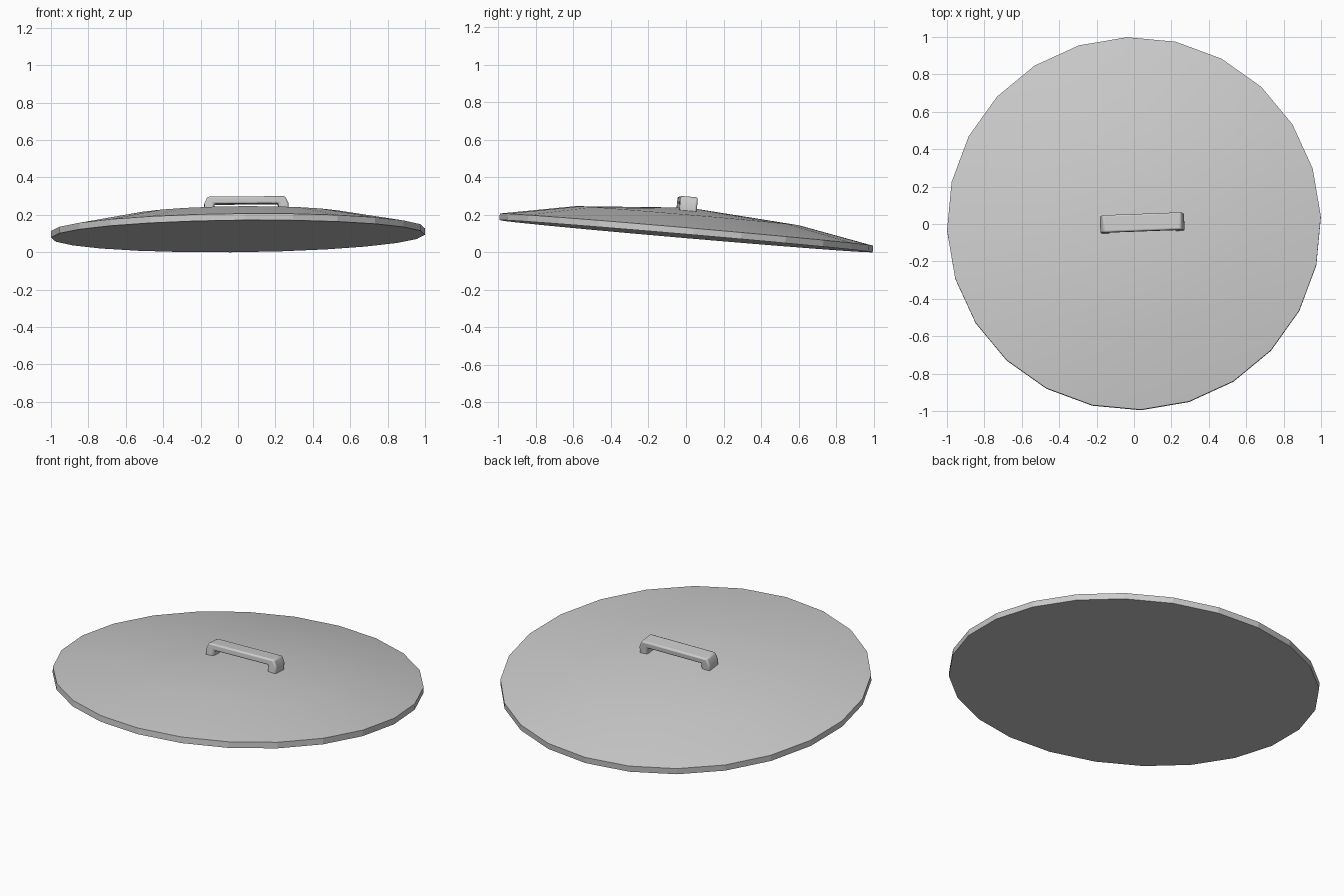
import bpy, bmesh, math
from mathutils import Matrix

if "Cube" in bpy.data.objects:
    bpy.data.objects.remove(bpy.data.objects["Cube"])

SIDES = 24
TILT = (Matrix.Translation((0, 0, 0.086))
        @ Matrix.Rotation(math.radians(-4.92), 4, 'X')
        @ Matrix.Rotation(math.radians(-0.6), 4, 'Y')
        @ Matrix.Rotation(math.radians(2.1), 4, 'Z'))


def finish(name, bm, angle):
    bmesh.ops.recalc_face_normals(bm, faces=bm.faces[:])
    mesh = bpy.data.meshes.new(name)
    bm.to_mesh(mesh)
    bm.free()
    obj = bpy.data.objects.new(name, mesh)
    bpy.context.collection.objects.link(obj)
    obj.matrix_world = TILT
    bpy.ops.object.select_all(action='DESELECT')
    obj.select_set(True)
    bpy.context.view_layer.objects.active = obj
    bpy.ops.object.shade_smooth_by_angle(angle=math.radians(angle))
    return obj


# Shallow domed lid with a flat underside: (radius, height) rings
bm = bmesh.new()
rings = []
for r, z in [(1.0, 0), (1.0, 0.035), (0.6, 0.109)]:
    rings.append([bm.verts.new((r * math.cos(math.tau * i / SIDES),
                                r * math.sin(math.tau * i / SIDES), z))
                  for i in range(SIDES)])
bm.faces.new(rings[0])
apex = bm.verts.new((0, 0, 0.153))
for i in range(SIDES):
    j = (i + 1) % SIDES
    for a, b in zip(rings, rings[1:]):
        bm.faces.new((a[i], a[j], b[j], b[i]))
    bm.faces.new((rings[-1][i], rings[-1][j], apex))
finish("lid", bm, 12)

# Bracket handle: arch profile extruded across its width, soft edges
half = [(0.225, 0.125), (0.225, 0.172), (0.208, 0.209)]
inner = [(0.172, 0.171), (0.172, 0.125)]
profile = ([(-x, z) for x, z in half] + [(x, z) for x, z in reversed(half)]
           + [(x, z) for x, z in reversed(inner)] + [(-x, z) for x, z in inner])
bm = bmesh.new()
face = bm.faces.new([bm.verts.new((x + 0.045, -0.057, z)) for x, z in profile])
ext = bmesh.ops.extrude_face_region(bm, geom=[face])
bmesh.ops.translate(bm, vec=(0, 0.093, 0),
                    verts=[v for v in ext["geom"] if isinstance(v, bmesh.types.BMVert)])
handle = finish("handle", bm, 50)
bevel = handle.modifiers.new("soft_edges", 'BEVEL')
bevel.width = 0.009
bevel.segments = 2
